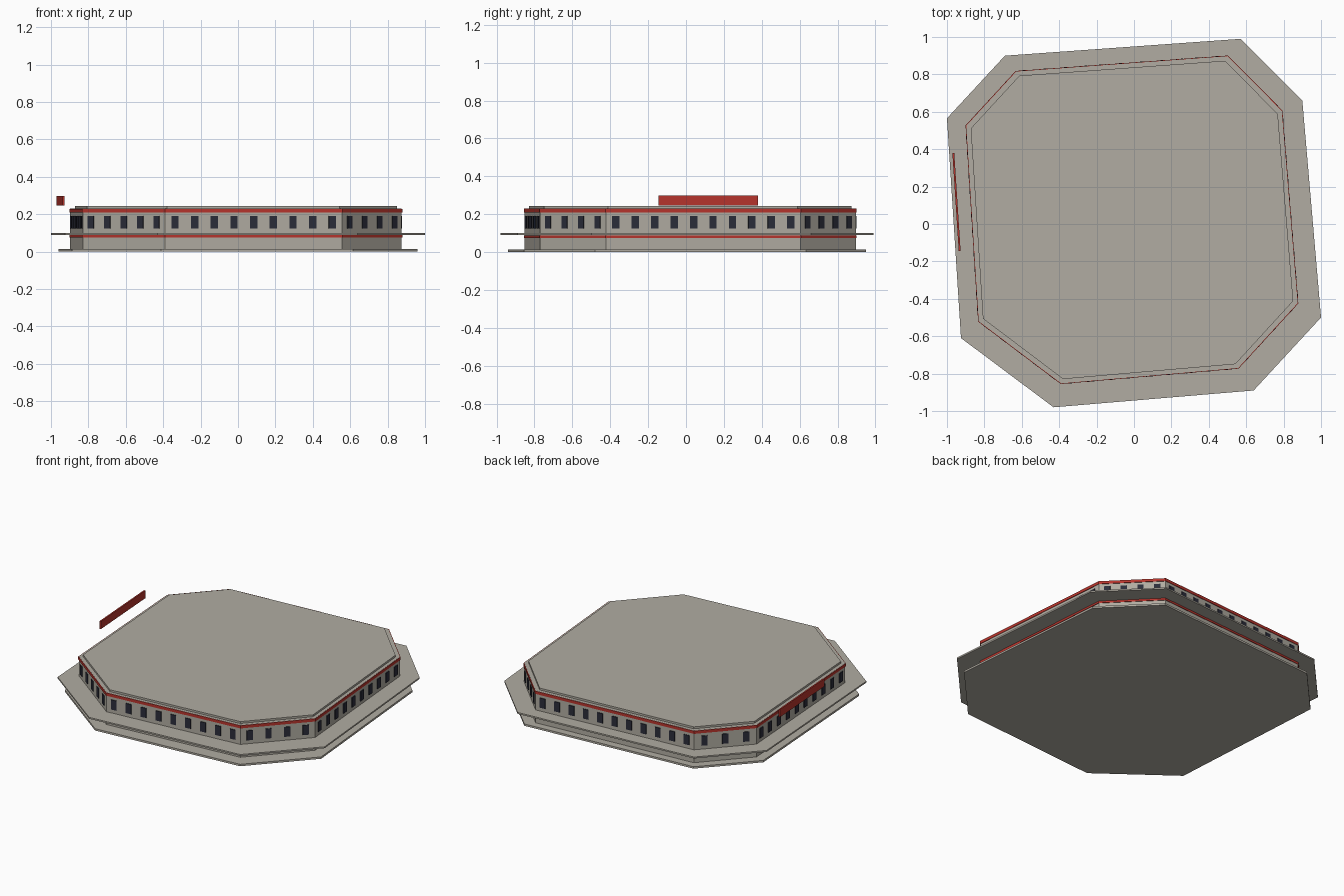
import bpy, bmesh, math
from mathutils import Vector, Matrix

if "Cube" in bpy.data.objects:
    bpy.data.objects.remove(bpy.data.objects["Cube"])


def material(name, rgb):
    m = bpy.data.materials.new(name)
    m.diffuse_color = (*rgb, 1)
    m.use_nodes = True
    m.node_tree.nodes["Principled BSDF"].inputs["Base Color"].default_value = m.diffuse_color
    return m


CONCRETE = material("warm_grey_concrete", (0.44, 0.415, 0.36))
RED = material("red_trim", (0.48, 0.035, 0.026))
GLASS = material("dark_glass", (0.024, 0.026, 0.042))

# Eight-sided plans, counter-clockwise
SLAB = [(-0.43, -0.98), (0.64, -0.89), (1.0, -0.50), (0.90, 0.66),
        (0.57, 0.99), (-0.69, 0.90), (-1.0, 0.565), (-0.925, -0.61)]
WALL = [(-0.39, -0.852), (0.557, -0.77), (0.875, -0.423), (0.79, 0.605),
        (0.50, 0.897), (-0.63, 0.815), (-0.897, 0.525), (-0.83, -0.52)]


def finish(bm, name, mat):
    bmesh.ops.recalc_face_normals(bm, faces=bm.faces)
    me = bpy.data.meshes.new(name)
    bm.to_mesh(me)
    bm.free()
    me.materials.append(mat)
    ob = bpy.data.objects.new(name, me)
    bpy.context.collection.objects.link(ob)
    return ob


def prism(name, plan, z0, z1, mat, scale=1.0):
    bm = bmesh.new()
    face = bm.faces.new([bm.verts.new((x * scale, y * scale, z0)) for x, y in plan])
    ext = bmesh.ops.extrude_face_region(bm, geom=[face])["geom"]
    verts = [g for g in ext if isinstance(g, bmesh.types.BMVert)]
    bmesh.ops.translate(bm, verts=verts, vec=(0, 0, z1 - z0))
    return finish(bm, name, mat)


def add_box(bm, centre, angle, size):
    mat = (Matrix.Translation(centre) @ Matrix.Rotation(angle, 4, 'Z')
           @ Matrix.Diagonal((*size, 1)))
    bmesh.ops.create_cube(bm, size=1, matrix=mat)


# Slabs, walls and roof
prism("base_slab", SLAB, 0.0, 0.013, CONCRETE, 0.96)
prism("walls", WALL, 0.013, 0.23, CONCRETE)
prism("canopy_slab", SLAB, 0.09, 0.10, CONCRETE)
prism("roof_cap", WALL, 0.23, 0.243, CONCRETE, 0.973)

# Red bands around the walls
prism("lower_band", WALL, 0.075, 0.088, RED, 1.004)
prism("upper_band", WALL, 0.21, 0.229, RED, 1.004)

# Windows: one per 0.1 of wall length, evenly spaced on each side
bm = bmesh.new()
for a, b in zip(WALL, WALL[1:] + WALL[:1]):
    a, b = Vector((*a, 0.158)), Vector((*b, 0.158))
    edge = b - a
    count = int(edge.length / 0.1)
    for i in range(count):
        add_box(bm, a.lerp(b, (i + 0.5) / count), math.atan2(edge.y, edge.x),
                (0.039, 0.009, 0.066))
finish(bm, "windows", GLASS)

# Long red sign board above the left side
p, q = Vector((-0.932, -0.145, 0.272)), Vector((-0.966, 0.38, 0.272))
bm = bmesh.new()
add_box(bm, (p + q) / 2, math.atan2(q.y - p.y, q.x - p.x), ((q - p).length, 0.01, 0.052))
finish(bm, "sign_board", RED)
